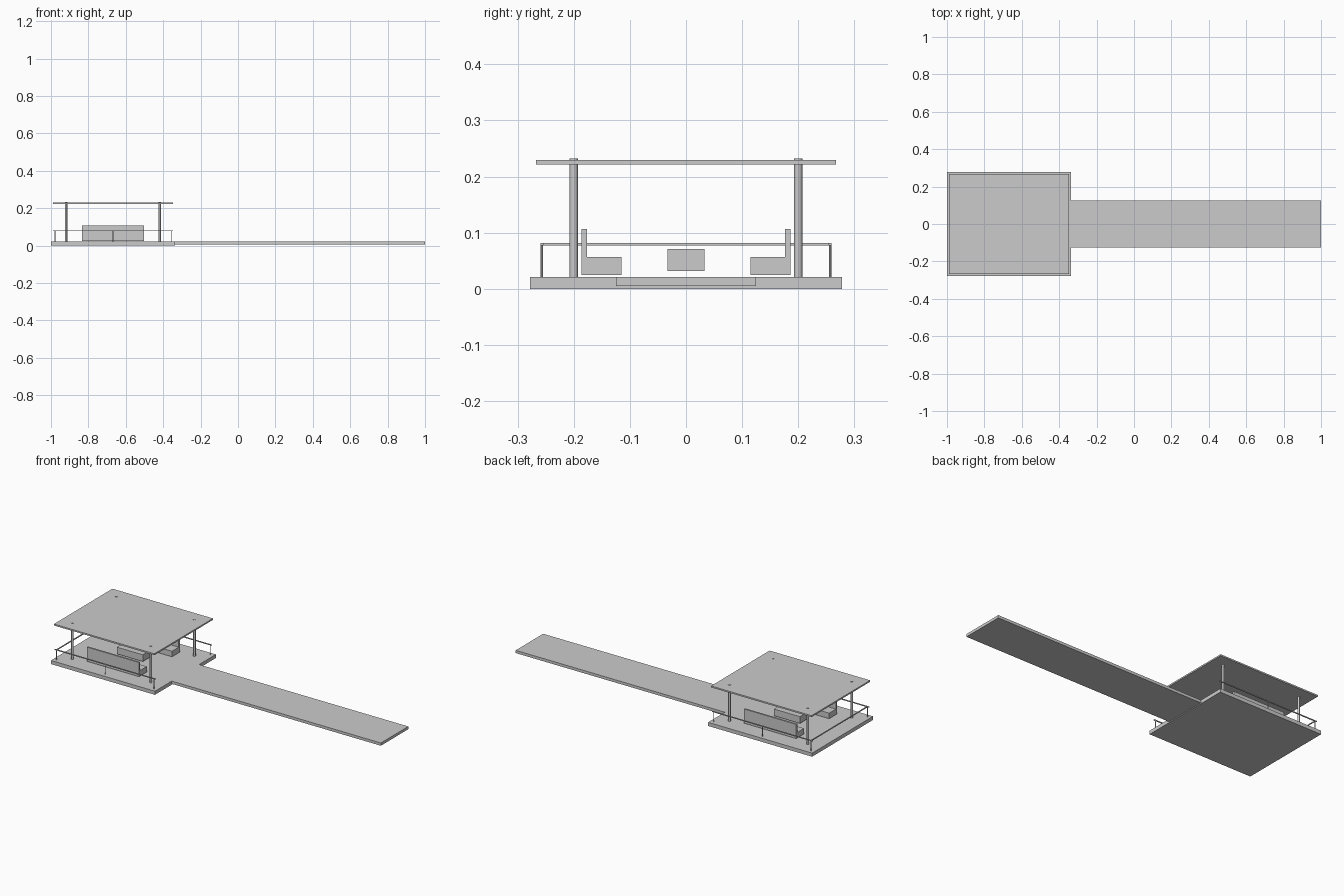
import bpy

if "Cube" in bpy.data.objects:
    bpy.data.objects.remove(bpy.data.objects["Cube"])

CX = -0.668      # pavilion centre along x
DECK = 0.021     # deck top height


def box(name, x0, x1, y0, y1, z0, z1):
    bpy.ops.mesh.primitive_cube_add(
        size=1, location=((x0 + x1) / 2, (y0 + y1) / 2, (z0 + z1) / 2))
    o = bpy.context.object
    o.name = name
    o.scale = (x1 - x0, y1 - y0, z1 - z0)
    bpy.ops.object.transform_apply(location=False, rotation=False, scale=True)
    return o


def post(name, x, y, z0, z1, r, sides):
    bpy.ops.mesh.primitive_cylinder_add(
        vertices=sides, radius=r, depth=z1 - z0, location=(x, y, (z0 + z1) / 2))
    o = bpy.context.object
    o.name = name
    bpy.ops.object.shade_smooth_by_angle()
    return o


# Deck, walkway and roof
box("deck", -1, -0.336, -0.278, 0.278, 0, DECK)
box("walkway", -0.336, 1, -0.125, 0.125, 0.005, DECK)
box("roof", -0.989, -0.347, -0.267, 0.267, 0.2215, 0.230)

# Table between the benches
box("table", CX - 0.083, CX + 0.083, -0.033, 0.033, 0.032, 0.071)

for s, side in ((-1, "front"), (1, "back")):
    # Roof posts, poking slightly through the roof
    for dx in (-0.25, 0.25):
        post(side + "_roof_post", CX + dx, s * 0.2, DECK, 0.232, 0.0072, 12)

    # Bench: seat and backrest
    x0, x1 = CX - 0.166, CX + 0.166
    for part, inner, top in (("seat", 0.115, 0.057), ("backrest", 0.176, 0.107)):
        ya, yb = sorted((s * inner, s * 0.186))
        box(side + "_bench_" + part, x0, x1, ya, yb, 0.025, top)

    # Long handrail and its balusters
    box(side + "_handrail", -0.989, -0.347, s * 0.2567 - 0.0025, s * 0.2567 + 0.0025, 0.077, 0.082)
    for dx in (-0.311, 0, 0.311):
        post(side + "_rail_post", CX + dx, s * 0.2567, DECK, 0.078, 0.0022, 8)

# Handrail on the closed end, the walkway end stays open
box("end_handrail", CX - 0.3135, CX - 0.3085, -0.259, 0.259, 0.077, 0.082)
